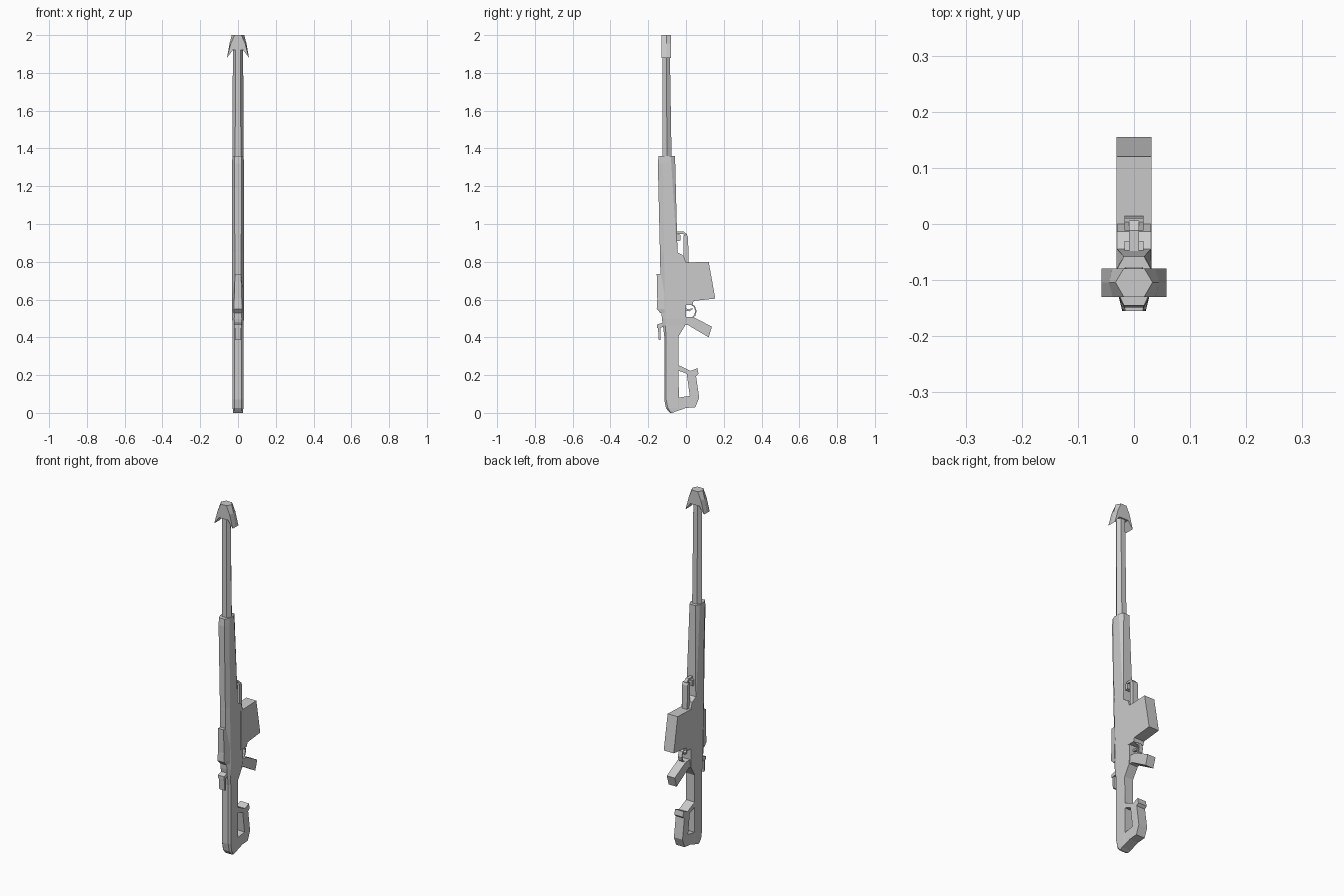
import bpy, bmesh


def loft(name, rings):
    """Skin a series of equal-length vertex rings and cap both ends."""
    bm = bmesh.new()
    vs = [[bm.verts.new(p) for p in ring] for ring in rings]
    n = len(rings[0])
    for a, b in zip(vs, vs[1:]):
        for i in range(n):
            j = (i + 1) % n
            bm.faces.new((a[i], a[j], b[j], b[i]))
    bm.faces.new(vs[0])
    bm.faces.new(vs[-1])
    bmesh.ops.recalc_face_normals(bm, faces=bm.faces)
    mesh = bpy.data.meshes.new(name)
    bm.to_mesh(mesh)
    bm.free()
    obj = bpy.data.objects.new(name, mesh)
    bpy.context.collection.objects.link(obj)
    return obj


def plate(name, profile, w):
    """Extrude a (y, z) side profile to x = -w..w."""
    return loft(name, [[(x, y, z) for y, z in profile] for x in (-w, w)])


def octagon(z, yf, yb, w, f, b, cf, cb):
    """Chamfered box section: front/back half widths f, b and chamfer depths."""
    half = [(f, yf), (w, yf + cf), (w, yb - cb), (b, yb)]
    return [(x, y, z) for x, y in half] + [(-x, y, z) for x, y in reversed(half)]


def hexagon(z, y, rx, ry):
    return [(rx, y, z), (rx / 2, y + ry, z), (-rx / 2, y + ry, z),
            (-rx, y, z), (-rx / 2, y - ry, z), (rx / 2, y - ry, z)]


# Handguard, chamfers fading out toward the receiver
loft("handguard", [octagon(*s) for s in [
    (1.36, -0.145, -0.058, 0.030, 0.018, 0.018, 0.026, 0.022),
    (1.32, -0.149, -0.057, 0.031, 0.018, 0.019, 0.028, 0.021),
    (0.85, -0.138, -0.045, 0.031, 0.017, 0.030, 0.022, 0.003)]])

# Receiver and stock spine
loft("receiver_and_stock", [octagon(*s) for s in [
    (0.850, -0.138, -0.045, 0.031, 0.017, 0.030, 0.022, 0.003),
    (0.832, -0.138, -0.013, 0.031, 0.017, 0.030, 0.022, 0.003),
    (0.795, -0.137, 0.000, 0.031, 0.017, 0.030, 0.022, 0.003),
    (0.560, -0.130, 0.000, 0.031, 0.017, 0.030, 0.022, 0.003),
    (0.500, -0.128, 0.000, 0.031, 0.020, 0.030, 0.020, 0.003),
    (0.462, -0.122, -0.005, 0.029, 0.019, 0.028, 0.012, 0.003),
    (0.405, -0.115, -0.040, 0.028, 0.019, 0.027, 0.010, 0.003),
    (0.070, -0.115, -0.038, 0.028, 0.019, 0.027, 0.010, 0.003),
    (0.025, -0.106, -0.038, 0.028, 0.019, 0.027, 0.010, 0.003),
    (0.010, -0.094, -0.050, 0.027, 0.019, 0.026, 0.008, 0.003),
    (0.000, -0.085, -0.072, 0.025, 0.019, 0.025, 0.004, 0.003)]])

# Six-sided tapering barrel
loft("barrel", [hexagon(1.33, -0.100, 0.030, 0.024),
                hexagon(1.95, -0.105, 0.027, 0.019)])

# Arrow-shaped muzzle brake with swept wings
brake = []
for y, top, mid in [(-0.130, 0.018, 0.038), (-0.104, 0.033, 0.045), (-0.079, 0.018, 0.038)]:
    half = [(top, 2.0), (mid, 1.955), (0.058, 1.88), (0.028, 1.92)]
    brake.append([(x, y, z) for x, z in half] + [(-x, y, z) for x, z in reversed(half)])
loft("muzzle_brake", brake)

# Magazine
plate("magazine", [(-0.02, 0.795), (0.120, 0.80), (0.155, 0.605), (0.04, 0.593),
                   (0.035, 0.572), (-0.02, 0.572)], 0.0315)

# Pistol grip
plate("pistol_grip", [(-0.02, 0.51), (0.040, 0.507), (0.137, 0.456), (0.120, 0.400),
                      (0.012, 0.464), (-0.02, 0.464)], 0.025)

# Rear stock loop with open centre
plate("stock_loop", [(-0.045, 0.255), (0.025, 0.222), (0.060, 0.237), (0.066, 0.207),
                     (0.053, 0.195), (0.070, 0.080), (0.050, 0.030), (0.0, 0.026),
                     (-0.07, 0.002), (-0.045, 0.080), (0.020, 0.090), (0.004, 0.207),
                     (-0.045, 0.226)], 0.027)

# Trigger guard and trigger
plate("trigger_guard", [(0.030, 0.575), (0.046, 0.568), (0.056, 0.540), (0.050, 0.515),
                        (0.032, 0.500), (0.030, 0.506), (0.044, 0.518), (0.049, 0.540),
                        (0.041, 0.563), (0.030, 0.568)], 0.012)
plate("trigger", [(-0.01, 0.556), (0.016, 0.548), (0.034, 0.555), (0.034, 0.549),
                  (0.018, 0.538), (-0.01, 0.540)], 0.006)

# Folded support in front of the magazine
plate("support_leg", [(-0.012, 0.790), (0.014, 0.790), (0.011, 0.930), (0.004, 0.945),
                      (-0.012, 0.940)], 0.017)
plate("support_bar", [(-0.060, 0.960), (-0.012, 0.960), (0.006, 0.945), (0.004, 0.935),
                      (-0.016, 0.948), (-0.060, 0.948)], 0.009)
plate("support_mount", [(-0.060, 0.948), (-0.030, 0.943), (-0.030, 0.912),
                        (-0.060, 0.908)], 0.017)

# Raised cheek cover on the front of the receiver
cover = [(0.735, -0.155, 0.016, 0.020), (0.600, -0.152, 0.020, 0.031),
         (0.550, -0.155, 0.021, 0.031), (0.528, -0.135, 0.021, 0.026)]
loft("receiver_cover", [[(-a, y, z), (a, y, z), (b, -0.115, z), (-b, -0.115, z)]
                        for z, y, a, b in cover])

# Rear sight
plate("sight_bracket", [(-0.115, 0.480), (-0.153, 0.468), (-0.153, 0.450),
                        (-0.115, 0.455)], 0.019)
plate("sight_leaf", [(-0.149, 0.460), (-0.136, 0.460), (-0.136, 0.385),
                     (-0.144, 0.385)], 0.017)
